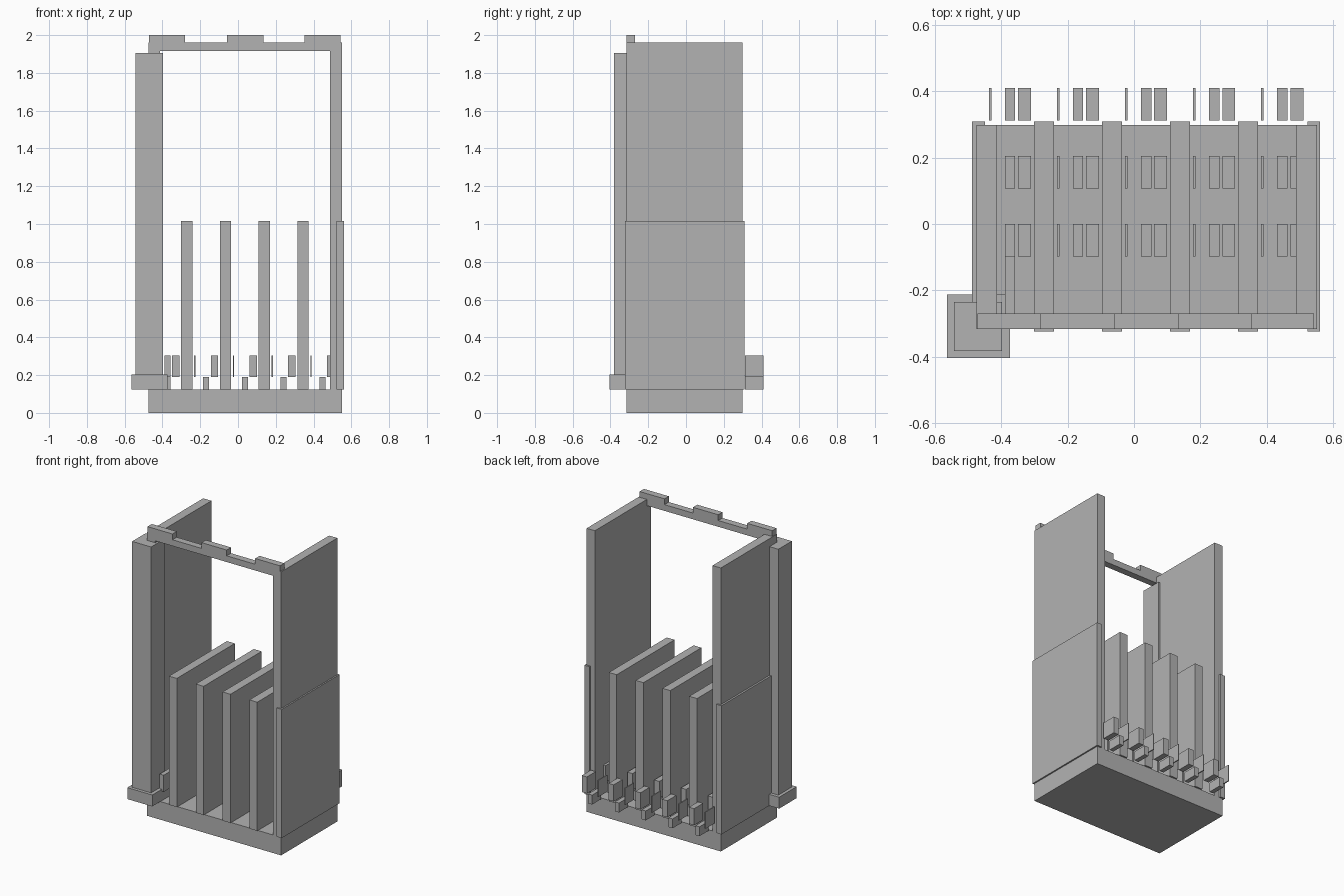
import bpy
import bmesh

cube = bpy.data.objects.get("Cube")
if cube:
    bpy.data.objects.remove(cube, do_unlink=True)

grey = bpy.data.materials.new("plain grey")
grey.use_nodes = True
COLOUR = (0.45, 0.45, 0.45, 1)
grey.diffuse_color = COLOUR
grey.node_tree.nodes["Principled BSDF"].inputs["Base Color"].default_value = COLOUR


def prism(name, profile, y0, y1):
    """Extrude an x/z outline from y0 to y1."""
    bm = bmesh.new()
    face = bm.faces.new([bm.verts.new((x, y0, z)) for x, z in profile])
    moved = bmesh.ops.extrude_face_region(bm, geom=[face])["geom"]
    verts = [v for v in moved if isinstance(v, bmesh.types.BMVert)]
    bmesh.ops.translate(bm, verts=verts, vec=(0, y1 - y0, 0))
    bmesh.ops.recalc_face_normals(bm, faces=bm.faces)
    mesh = bpy.data.meshes.new(name)
    bm.to_mesh(mesh)
    bm.free()
    mesh.materials.append(grey)
    obj = bpy.data.objects.new(name, mesh)
    bpy.context.collection.objects.link(obj)
    return obj


def box(name, x, y, z):
    """Box from (min, max) pairs."""
    return prism(name, [(x[0], z[0]), (x[1], z[0]), (x[1], z[1]), (x[0], z[1])], *y)


FLOOR = 0.125
DEPTH = (-0.316, 0.298)
FIN_DEPTH = (-0.324, 0.309)
FIN_TOP = 1.015
PITCH = 0.205

# Base slab and tall side walls
box("base", (-0.475, 0.551), DEPTH, (0, FLOOR))
box("right_wall", (-0.475, -0.412), DEPTH, (FLOOR, 1.96))
box("left_wall", (0.488, 0.551), DEPTH, (FLOOR, 1.96))

# Half-height cladding panels and the dividers between them
box("right_panel", (-0.488, -0.449), FIN_DEPTH, (FLOOR, FIN_TOP))
box("left_panel", (0.522, 0.561), FIN_DEPTH, (FLOOR, FIN_TOP))
for i in range(4):
    x = -0.271 + i * PITCH
    box(f"divider_{i + 1}", (x - 0.03, x + 0.03), FIN_DEPTH, (FLOOR, FIN_TOP))

# Corner column on its plinth
box("column_plinth", (-0.564, -0.373), (-0.404, -0.212), (FLOOR, 0.204))
box("column", (-0.542, -0.397), (-0.382, -0.235), (0.204, 1.904))

# Crenellated beam across the front
outline = [(-0.471, 1.917), (0.543, 1.917)]
for x0, x1 in ((0.353, 0.543), (-0.058, 0.135), (-0.471, -0.28)):
    outline += [(x1, 1.96), (x1, 2), (x0, 2), (x0, 1.96)]
# The outer corners are straight, so drop their step points
outline = [p for p in outline if p not in ((0.543, 1.96), (-0.471, 1.96))]
prism("crenellated_beam", outline, -0.316, -0.269)

# Rows of small teeth in every bay
for bay in range(5):
    dx = bay * PITCH
    for row in range(3):
        y = (-0.098 + row * PITCH, row * PITCH)
        tag = f"{bay + 1}_{row + 1}"
        box("thin_tooth_" + tag, (dx - 0.437, dx - 0.43), y, (0.19, 0.305))
        box("low_tooth_" + tag, (dx - 0.389, dx - 0.358), y, (FLOOR, 0.19))
        box("high_tooth_" + tag, (dx - 0.349, dx - 0.31), y, (0.19, 0.305))

# Bar behind the column
box("column_bar", (-0.389, -0.358), (-0.3, -0.098), (0.19, 0.305))
